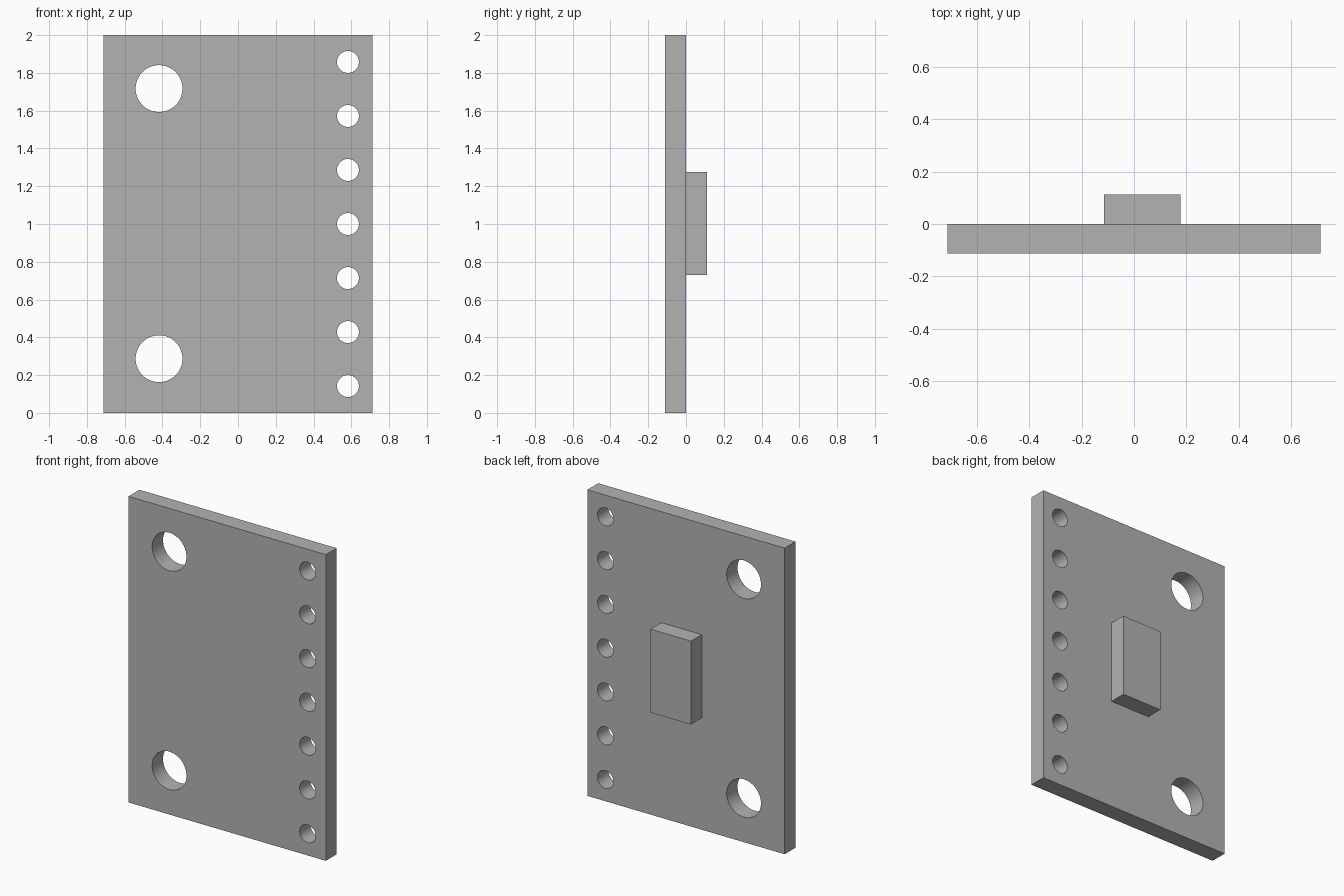
import bpy
import math

cube = bpy.data.objects.get("Cube")
if cube:
    bpy.data.objects.remove(cube, do_unlink=True)

# Single plain grey
grey = bpy.data.materials.new("plain_grey")
grey.use_nodes = True
grey.diffuse_color = (0.45, 0.45, 0.45, 1)
grey.node_tree.nodes["Principled BSDF"].inputs["Base Color"].default_value = grey.diffuse_color


def box(name, low, high):
    centre = [(a + b) / 2 for a, b in zip(low, high)]
    bpy.ops.mesh.primitive_cube_add(size=1, location=centre)
    ob = bpy.context.object
    ob.name = name
    ob.scale = [b - a for a, b in zip(low, high)]
    bpy.ops.object.transform_apply(location=False, rotation=False, scale=True)
    ob.data.materials.append(grey)
    return ob


def drill(target, x, z, radius):
    # Round hole running front to back through the board
    bpy.ops.mesh.primitive_cylinder_add(vertices=64, radius=radius, depth=1,
                                        location=(x, 0, z),
                                        rotation=(math.pi / 2, 0, 0))
    cutter = bpy.context.object
    cutter.name = "hole_cutter"
    cutter.hide_render = True
    cutter.data.materials.append(grey)
    bpy.context.view_layer.objects.active = target
    mod = target.modifiers.new("hole", "BOOLEAN")
    mod.operation = "DIFFERENCE"
    mod.solver = "EXACT"
    mod.object = cutter
    bpy.ops.object.modifier_apply(modifier=mod.name)
    bpy.data.objects.remove(cutter, do_unlink=True)


# Circuit board and the chip on its back
board = box("board", (-0.713, -0.112, 0), (0.713, 0, 2))
chip = box("chip", (-0.114, 0, 0.73), (0.177, 0.112, 1.275))

# Two mounting holes
for z in (0.287, 1.717):
    drill(board, -0.418, z, 0.124)

# Row of seven pin holes
for i in range(7):
    drill(board, 0.582, 1 + (i - 3) * 0.286, 0.058)

# Smooth hole walls, sharp rims
bpy.ops.object.select_all(action="DESELECT")
board.select_set(True)
bpy.context.view_layer.objects.active = board
bpy.ops.object.shade_smooth_by_angle(angle=math.radians(30))
